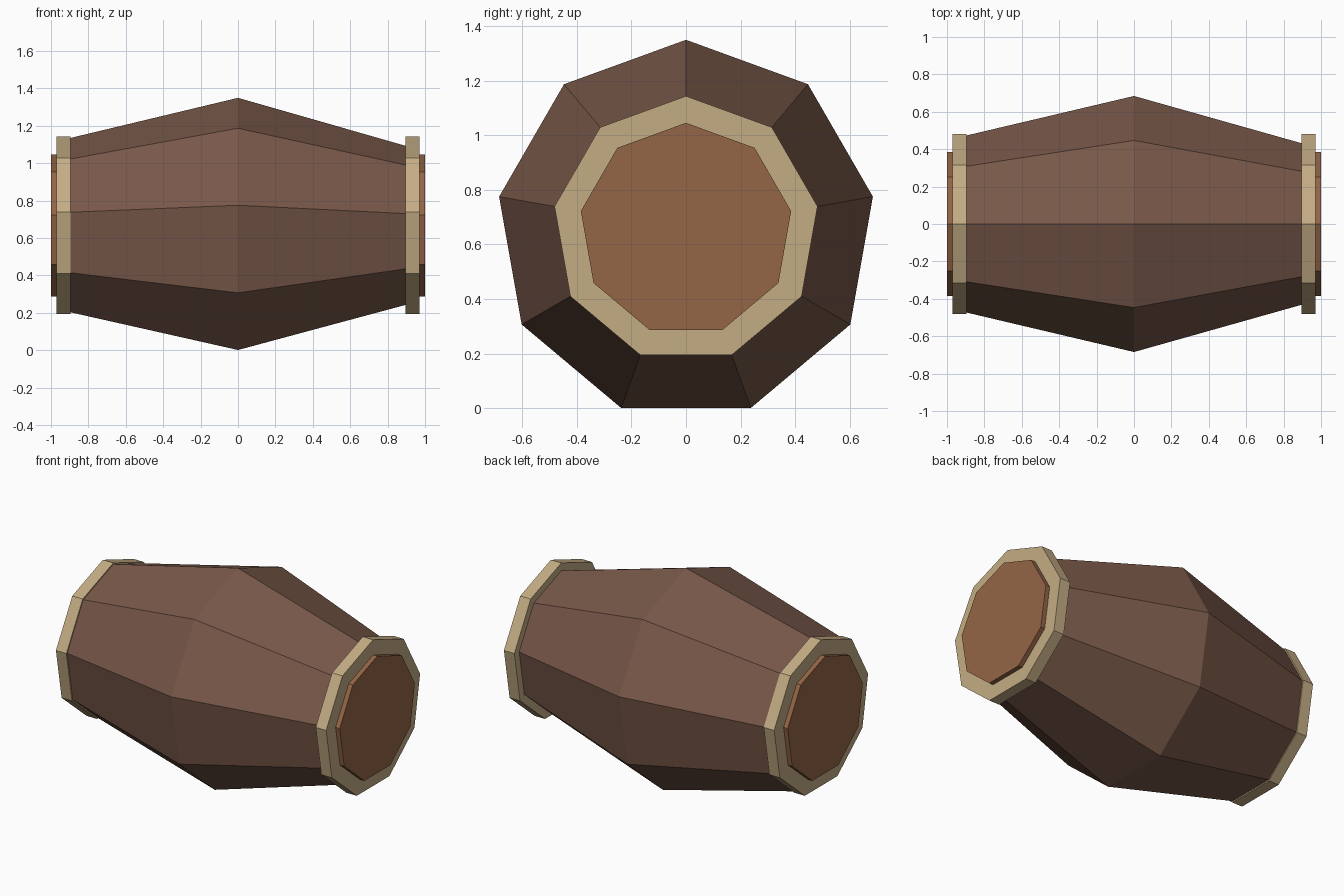
import bpy
import bmesh
from math import sin, cos, tau

SIDES = 9
AXIS_Z = 0.654

default = bpy.data.objects.get("Cube")
if default:
    bpy.data.objects.remove(default, do_unlink=True)


def srgb(*rgb):
    return tuple(((c / 255 + 0.055) / 1.055) ** 2.4 for c in rgb) + (1.0,)


def material(name, color):
    mat = bpy.data.materials.new(name)
    mat.use_nodes = True
    mat.diffuse_color = color
    node = next(n for n in mat.node_tree.nodes if n.type == 'BSDF_PRINCIPLED')
    node.inputs["Base Color"].default_value = color
    return mat


def lathe(name, profile, mat):
    """Closed nine-sided solid along x from (x, radius) stations."""
    bm = bmesh.new()
    rings = []
    for x, r in profile:
        angles = [tau * i / SIDES for i in range(SIDES)]
        rings.append([bm.verts.new((x, r * sin(a), r * cos(a))) for a in angles])
    for a, b in zip(rings, rings[1:]):
        for i in range(SIDES):
            j = (i + 1) % SIDES
            bm.faces.new((a[i], a[j], b[j], b[i]))
    bm.faces.new(rings[0])
    bm.faces.new(rings[-1])
    bmesh.ops.recalc_face_normals(bm, faces=bm.faces)
    mesh = bpy.data.meshes.new(name)
    bm.to_mesh(mesh)
    bm.free()
    mesh.materials.append(mat)
    obj = bpy.data.objects.new(name, mesh)
    obj.location.z = AXIS_Z
    bpy.context.collection.objects.link(obj)
    return obj


dark_wood = material("dark wood", srgb(120, 88, 73))
light_wood = material("light wood", srgb(148, 101, 70))
pale_band = material("pale band", srgb(196, 172, 132))

# Bulging body, slightly narrower at its left end
lathe("barrel_body", [(-0.94, 0.47), (0, 0.695), (0.94, 0.426)], dark_wood)

# Band and lid at each end
for side, sign in (("right", -1), ("left", 1)):
    lathe(side + "_band", [(sign * 0.895, 0.489), (sign * 0.97, 0.489)], pale_band)
    lathe(side + "_lid", [(sign * 0.95, 0.391), (sign * 1.0, 0.391)], light_wood)
